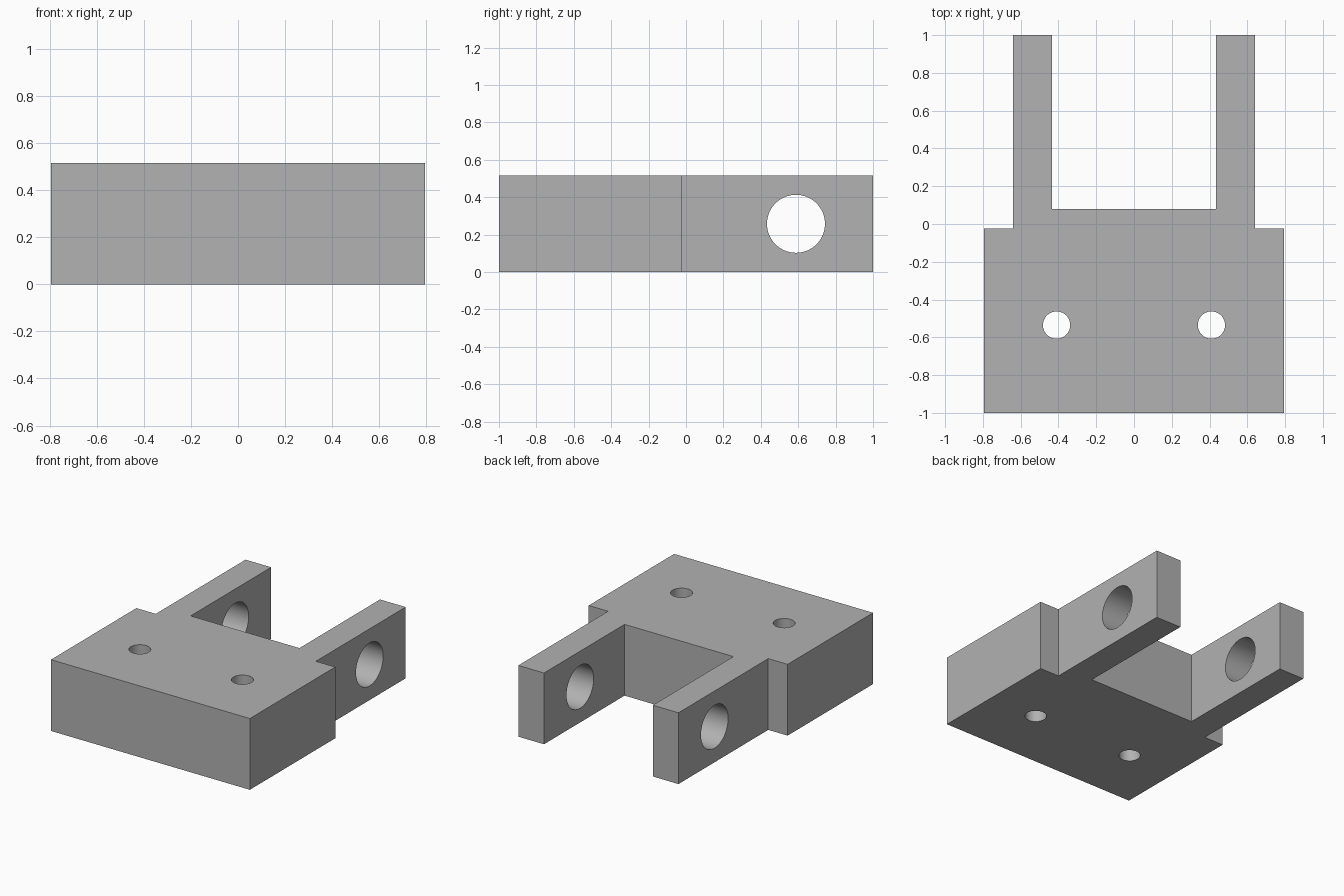
import bpy, bmesh, math

cube = bpy.data.objects.get("Cube")
if cube:
    bpy.data.objects.remove(cube, do_unlink=True)

HEIGHT = 0.515

grey = bpy.data.materials.new("plain grey")
grey.use_nodes = True
colour = (0.445, 0.445, 0.445, 1)
grey.diffuse_color = colour
grey.node_tree.nodes["Principled BSDF"].inputs["Base Color"].default_value = colour


def drill(target, name, radius, depth, location, rotation=(0, 0, 0)):
    """Cut a round through-hole and discard the cutter."""
    bpy.ops.mesh.primitive_cylinder_add(vertices=64, radius=radius, depth=depth,
                                        location=location, rotation=rotation)
    cutter = bpy.context.object
    cutter.name = name
    cutter.hide_render = True
    cutter.data.materials.append(grey)
    mod = target.modifiers.new(name, "BOOLEAN")
    mod.operation = "DIFFERENCE"
    mod.solver = "EXACT"
    mod.object = cutter
    bpy.ops.object.select_all(action="DESELECT")
    target.select_set(True)
    bpy.context.view_layer.objects.active = target
    bpy.ops.object.modifier_apply(modifier=mod.name)
    bpy.data.objects.remove(cutter, do_unlink=True)


# Fork-shaped block: right half of the outline, mirrored and extruded upward
half = [(0.795, -1), (0.795, -0.025), (0.64, -0.025), (0.64, 1), (0.435, 1), (0.435, 0.08)]
outline = half + [(-x, y) for x, y in reversed(half)]
bm = bmesh.new()
base = bm.faces.new([bm.verts.new((x, y, 0)) for x, y in outline])
top = bmesh.ops.extrude_face_region(bm, geom=[base])
bmesh.ops.translate(bm, vec=(0, 0, HEIGHT),
                    verts=[v for v in top["geom"] if isinstance(v, bmesh.types.BMVert)])
bmesh.ops.recalc_face_normals(bm, faces=bm.faces)
mesh = bpy.data.meshes.new("clevis_bracket")
bm.to_mesh(mesh)
bm.free()
mesh.materials.append(grey)
bracket = bpy.data.objects.new("clevis_bracket", mesh)
bpy.context.collection.objects.link(bracket)

# Vertical bolt holes in the body, pin holes across both arms
for side in (-1, 1):
    drill(bracket, "bolt_hole", 0.072, 2, (side * 0.41, -0.535, HEIGHT / 2))
    drill(bracket, "pin_hole", 0.155, 0.5, (side * 0.54, 0.588, HEIGHT / 2),
          (0, math.pi / 2, 0))

# Smooth bores with sharp rims
bpy.ops.object.shade_smooth_by_angle(angle=math.radians(30))
